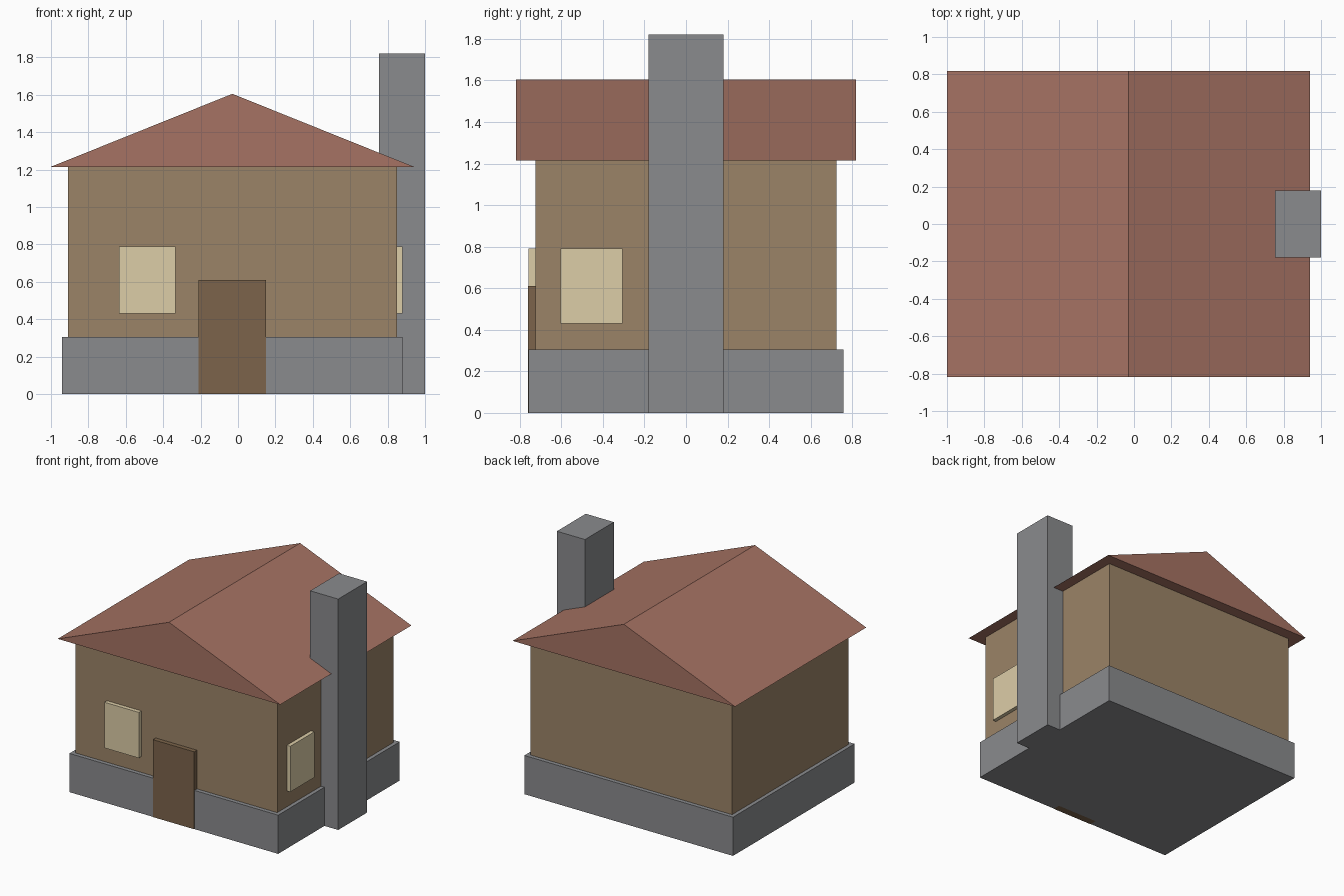
import bpy

default_cube = bpy.data.objects.get("Cube")
if default_cube:
    bpy.data.objects.remove(default_cube, do_unlink=True)


def material(name, r, g, b):
    mat = bpy.data.materials.new(name)
    mat.use_nodes = True
    mat.diffuse_color = (r, g, b, 1)
    shader = next(n for n in mat.node_tree.nodes if n.type == "BSDF_PRINCIPLED")
    shader.inputs["Base Color"].default_value = (r, g, b, 1)
    return mat


def prism(name, profile, y_range, mat):
    """Extrude an x-z profile, listed anticlockwise from the front, along y."""
    n = len(profile)
    verts = [(x, y, z) for y in y_range for x, z in profile]
    faces = [tuple(range(n)), tuple(reversed(range(n, 2 * n)))]
    for i in range(n):
        j = (i + 1) % n
        faces.append((i, i + n, j + n, j))
    mesh = bpy.data.meshes.new(name)
    mesh.from_pydata(verts, [], faces)
    mesh.materials.append(mat)
    obj = bpy.data.objects.new(name, mesh)
    bpy.context.collection.objects.link(obj)
    return obj


def box(name, x, y, z, mat):
    profile = [(x[0], z[0]), (x[1], z[0]), (x[1], z[1]), (x[0], z[1])]
    return prism(name, profile, y, mat)


stone = material("stone", 0.254, 0.258, 0.27)
plaster = material("plaster", 0.33, 0.23, 0.136)
tiles = material("roof_tiles", 0.38, 0.17, 0.125)
glass = material("window_pane", 0.72, 0.61, 0.39)
wood = material("door_wood", 0.2, 0.127, 0.07)

# House body
box("foundation", (-0.94, 0.88), (-0.757, 0.757), (0, 0.305), stone)
box("walls", (-0.91, 0.85), (-0.725, 0.725), (0.305, 1.215), plaster)

# Gabled roof with overhanging eaves
prism("roof", [(-1, 1.215), (0.94, 1.215), (-0.03, 1.605)], (-0.817, 0.817), tiles)

# Chimney against the left wall
box("chimney", (0.755, 1), (-0.18, 0.18), (0, 1.82), stone)

# Door and windows, standing slightly proud of the walls
box("door", (-0.21, 0.15), (-0.76, -0.70), (0, 0.61), wood)
box("front_window", (-0.635, -0.335), (-0.757, -0.70), (0.43, 0.79), glass)
box("side_window", (0.82, 0.88), (-0.605, -0.305), (0.43, 0.79), glass)
